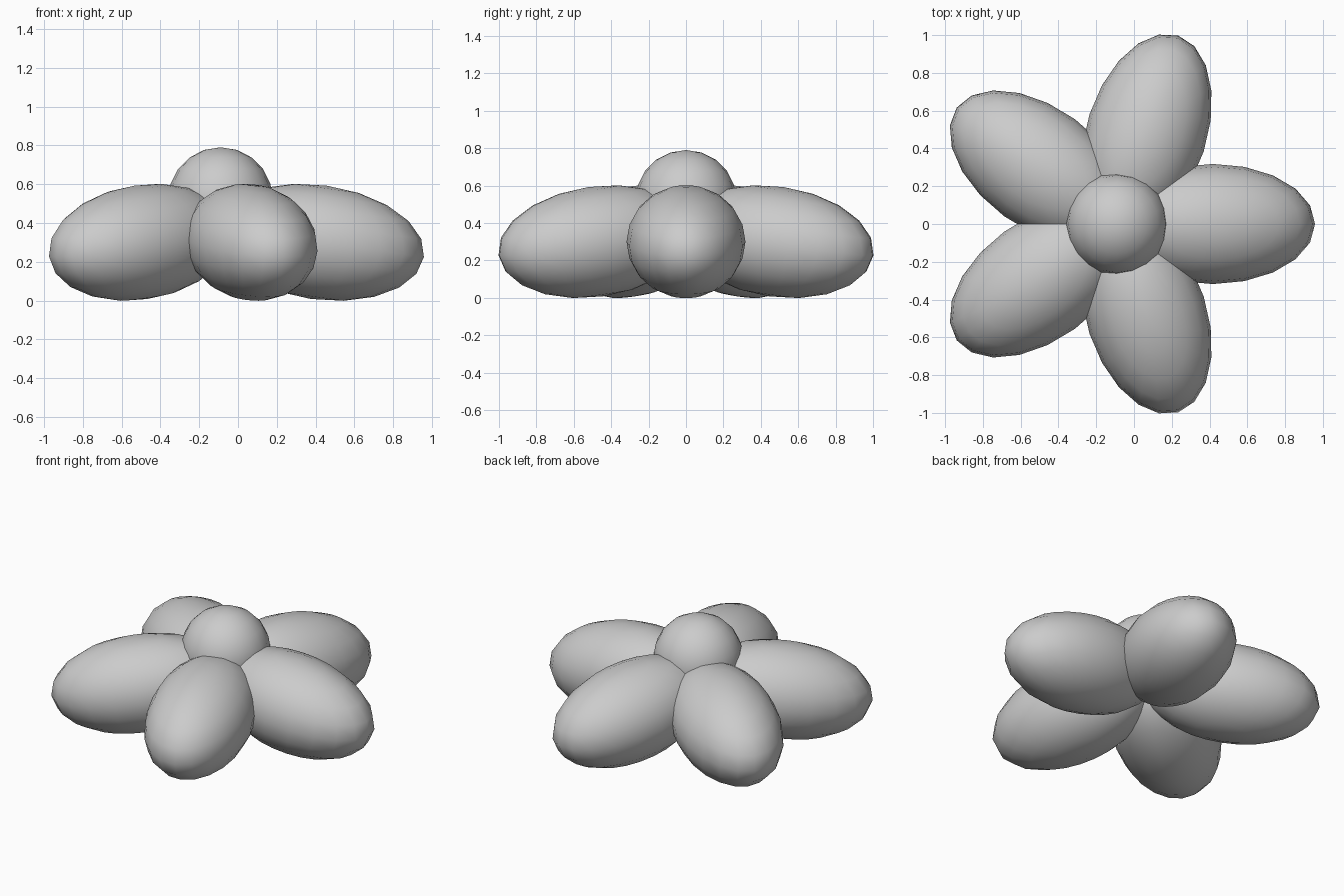
import bpy
from math import radians, cos, sin
from mathutils import Matrix

if "Cube" in bpy.data.objects:
    bpy.data.objects.remove(bpy.data.objects["Cube"])

CX = -0.09  # flower axis


def ball(name, matrix):
    bpy.ops.mesh.primitive_uv_sphere_add(segments=20, ring_count=10, radius=1)
    ob = bpy.context.object
    ob.name = name
    ob.data.transform(matrix)
    for p in ob.data.polygons:
        p.use_smooth = True
    return ob


# Flower centre
ball("flower_centre", Matrix.Translation((CX, 0, 0.52)) @ Matrix.Scale(0.27, 4))

# Five petals, drooping slightly outwards
for i in range(5):
    a = radians(72 * i)
    ball(f"petal_{i + 1}",
         Matrix.Translation((CX + 0.507 * cos(a), 0.507 * sin(a), 0.30))
         @ Matrix.Rotation(a, 4, 'Z')
         @ Matrix.Rotation(radians(8), 4, 'Y')
         @ Matrix.Diagonal((0.547, 0.318, 0.295, 1)))
